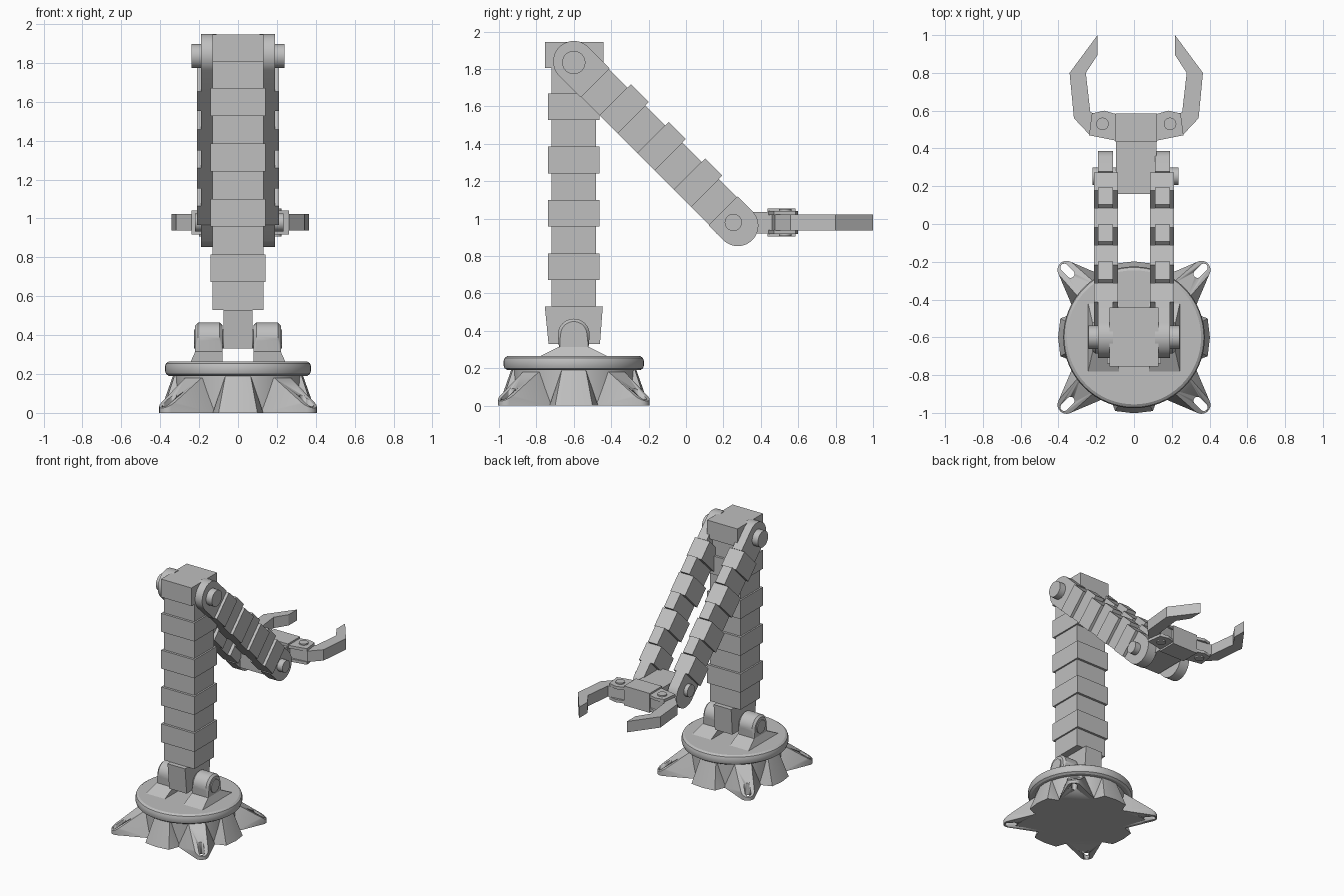
import bpy, bmesh, math
from mathutils import Vector

if "Cube" in bpy.data.objects:
    bpy.data.objects.remove(bpy.data.objects["Cube"])

grey = bpy.data.materials.new("plain grey")
grey.diffuse_color = (0.52, 0.52, 0.52, 1)
grey.use_nodes = True
grey.node_tree.nodes["Principled BSDF"].inputs["Base Color"].default_value = grey.diffuse_color
C = math.sqrt(0.5)


def finish(name, bm):
    bmesh.ops.recalc_face_normals(bm, faces=bm.faces)
    me = bpy.data.meshes.new(name)
    bm.to_mesh(me)
    bm.free()
    for p in me.polygons:
        p.use_smooth = True
    me.set_sharp_from_angle(angle=math.radians(25))
    me.materials.append(grey)
    ob = bpy.data.objects.new(name, me)
    bpy.context.collection.objects.link(ob)
    return ob


def hull(name, pts):
    bm = bmesh.new()
    for p in pts:
        bm.verts.new(p)
    res = bmesh.ops.convex_hull(bm, input=bm.verts)
    junk = [g for g in res["geom_interior"] + res["geom_unused"] if isinstance(g, bmesh.types.BMVert)]
    bmesh.ops.delete(bm, geom=list(set(junk)), context='VERTS')
    bmesh.ops.dissolve_limit(bm, angle_limit=0.01, verts=bm.verts, edges=bm.edges)
    return finish(name, bm)


def prism(name, outline, z0, z1):
    bm = bmesh.new()
    f = bm.faces.new([bm.verts.new((x, y, z0)) for x, y in outline])
    top = bmesh.ops.extrude_face_region(bm, geom=[f])["geom"]
    bmesh.ops.translate(bm, vec=(0, 0, z1 - z0), verts=[v for v in top if isinstance(v, bmesh.types.BMVert)])
    return finish(name, bm)


def box(name, x, y, z):
    return hull(name, [(a, b, c) for a in x for b in y for c in z])


def circle(u, v, r, n=48):
    return [(u + r * math.cos(2 * math.pi * i / n), v + r * math.sin(2 * math.pi * i / n)) for i in range(n)]


def pin(name, x0, x1, y, z, r):
    hull(name, [(x, a, b) for x in (x0, x1) for a, b in circle(y, z, r)])


# base drum and rounded turntable
hull("base_drum", [(x, y, z) for z in (0, 0.2) for x, y in circle(0, -0.6, 0.325, 64)])
hull("turntable", [(x, y, z) for r, z in ((0.355, 0.19), (0.37, 0.2), (0.375, 0.215), (0.375, 0.24),
                                          (0.37, 0.255), (0.355, 0.265))
                   for x, y in circle(0, -0.6, r, 64)])


def radial(angle, pts):
    ca, sa = math.cos(angle), math.sin(angle)
    return [(r * ca - t * sa, -0.6 + r * sa + t * ca, z) for r, t, z in pts]


for i in range(4):
    # flared buttress
    pts = [(r, s * t, z) for s in (-1, 1) for r, t, z in
           ((0.25, 0.13, 0), (0.31, 0.13, 0), (0.39, 0.1, 0), (0.25, 0.065, 0.19), (0.327, 0.065, 0.19))]
    hull("base_buttress", radial(i * math.pi / 2, pts + [(0.402, 0, 0), (0.335, 0, 0.19)]))
    # slotted mounting foot on the diagonal
    ang = math.pi / 4 + i * math.pi / 2
    pts = [(0.25, s * 0.13, 0) for s in (-1, 1)] + [(0.31, s * 0.13, 0) for s in (-1, 1)]
    pts += [(r, s * 0.06, 0.18) for s in (-1, 1) for r in (0.25, 0.325)]
    for r, t in circle(0.505, 0, 0.048, 24):
        pts += [(r, t, 0), (r, t, 0.025 + 0.65 * (0.553 - r))]
    foot = hull("mounting_foot", radial(ang, pts))
    slot = [(r, t, z) for c in (0.475, 0.522) for r, t in circle(c, 0, 0.021, 24) for z in (-0.1, 0.3)]
    cutter = hull("slot_cutter", radial(ang, slot))
    cutter.hide_render = True
    cutter.hide_viewport = True
    mod = foot.modifiers.new("slot", 'BOOLEAN')
    mod.operation = 'DIFFERENCE'
    mod.solver = 'EXACT'
    mod.object = cutter

# shoulder brackets with splayed feet
for s in (-1, 1):
    pts = [(s * x, y, z) for x in (0.08, 0.22) for y in (-0.675, -0.525) for z in (0.265, 0.34)]
    for x, r in ((0.08, 0.07), (0.095, 0.085), (0.205, 0.085), (0.22, 0.07)):
        pts += [(s * x, y, z) for y, z in circle(-0.6, 0.38, r)]
    hull("shoulder_bracket", pts)
    pts = [(s * x, y, 0.26) for x in (0.08, 0.245) for y in (-0.79, -0.41)]
    pts += [(s * x, y, 0.315) for x in (0.08, 0.22) for y in (-0.68, -0.52)]
    hull("bracket_foot", pts)
pin("shoulder_pin", -0.227, 0.227, -0.6, 0.38, 0.05)

# column: knuckle, alternating blocks and head
hull("column_knuckle", [(x, y, z) for x in (-0.075, 0.075) for y, z in
                        ((-0.735, 0.33), (-0.46, 0.33), (-0.755, 0.53), (-0.445, 0.53))])
for i in range(9):
    z = 0.53 + i * 0.1425
    w, d = (0.142, 0.138) if i % 2 else (0.13, 0.12)
    box("column_block", (-w, w), (-0.6 - d, -0.6 + d), (z, z + 0.1425))
box("column_head", (-0.13, 0.13), (-0.755, -0.442), (1.805, 1.945))


# twin forearms: s runs down the arm, p is height above its axis
def arm(x, s, p):
    return (x, -0.6 + (s + p) * C, 1.84 + (p - s) * C)


cuts = [0.16, 0.303, 0.436, 0.588, 0.716, 0.864, 0.993, 1.13]
for side in (-1, 1):
    for i in range(7):
        xs, top = ((0.11, 0.19), 0.13) if i % 2 else ((0.085, 0.212), 0.105)
        hull("forearm_block", [arm(side * x, s, p) for x in xs for s in cuts[i:i + 2] for p in (-0.105, top)])
    for name, c, s0 in (("forearm_upper_end", 0, 0.16), ("forearm_lower_end", 1.24, 1.13)):
        prof = circle(c, 0, 0.11) + [(s0, -0.11), (s0, 0.11)]
        hull(name, [arm(side * x, s, p) for x in (0.11, 0.19) for s, p in prof])
pin("elbow_pin", -0.24, 0.24, -0.6, 1.835, 0.062)
pin("wrist_pin", -0.22, 0.235, 0.253, 0.98, 0.046)

# gripper: wrist, palm, ears and claws
G = 0.012
box("wrist_block", (G - 0.107, G + 0.107), (0.16, 0.45), (0.92, 1.035))
box("palm", (G - 0.11, G + 0.11), (0.435, 0.585), (0.905, 1.055))
claw = [(0.1, 0.46), (0.25, 0.475), (0.33, 0.56), (0.353, 0.80), (0.205, 1.0), (0.205, 0.895),
        (0.267, 0.80), (0.243, 0.59), (0.1, 0.57)]
ear = [(0.1, 0.44), (0.25, 0.47), (0.235, 0.585), (0.17, 0.6), (0.1, 0.58)]
for s in (-1, 1):
    prism("claw", [(G + s * x, y) for x, y in claw], 0.938, 1.022)
    for z in (0.918, 1.02):
        prism("palm_ear", [(G + s * x, y) for x, y in ear], z, z + 0.022)
    hull("claw_pin", [(x, y, z) for z in (0.908, 1.052) for x, y in circle(G + s * 0.179, 0.53, 0.033, 32)])
